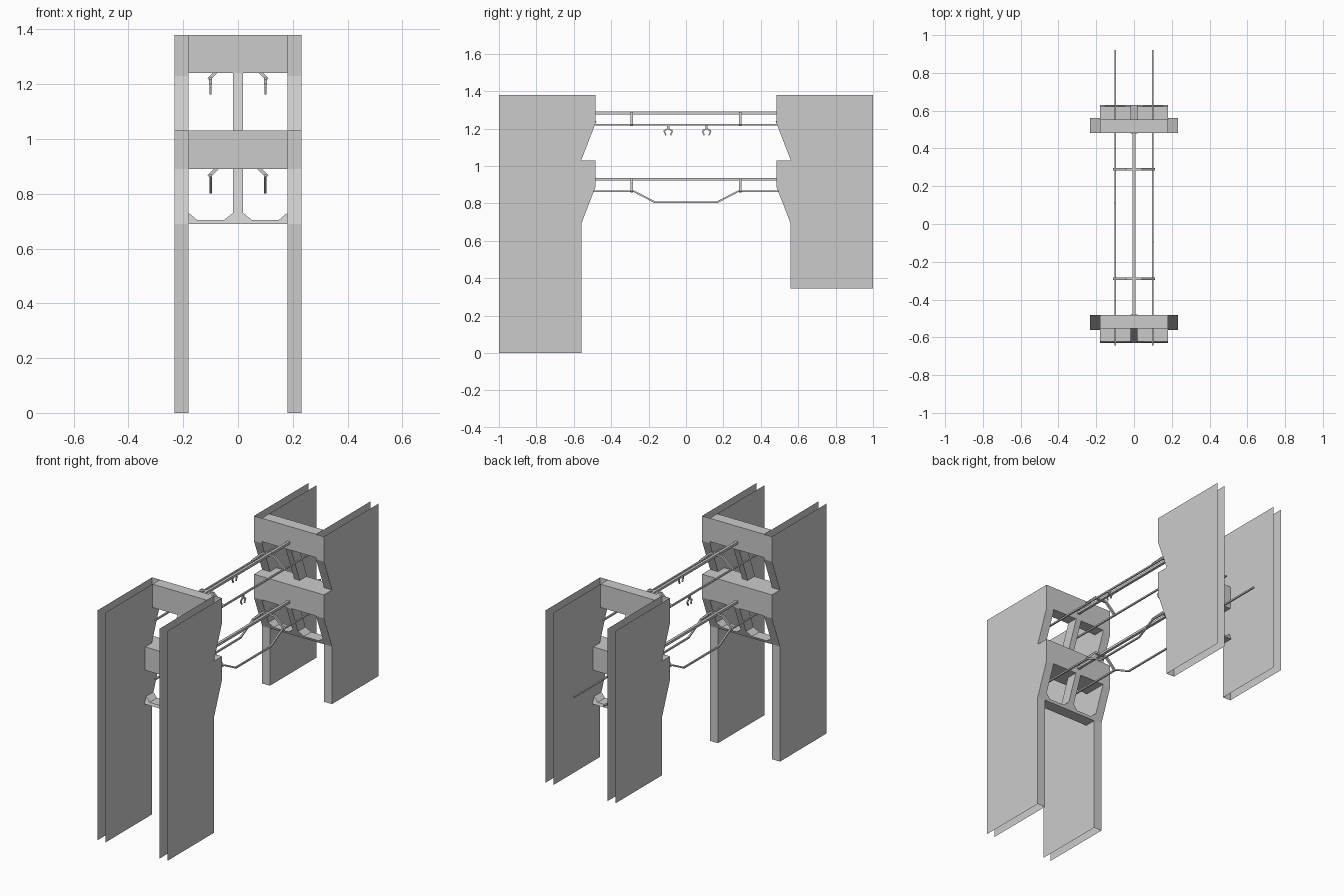
import bpy
import bmesh
from mathutils import Vector, Matrix

cube = bpy.data.objects.get("Cube")
if cube:
    bpy.data.objects.remove(cube, do_unlink=True)

grey = bpy.data.materials.new("light_grey")
grey.use_nodes = True
grey.diffuse_color = (0.6, 0.6, 0.6, 1)
grey.node_tree.nodes["Principled BSDF"].inputs["Base Color"].default_value = (0.6, 0.6, 0.6, 1)

TOP, MID_TOP, MID_LOW, SILL = 1.38, 1.03, 0.89, 0.69
LINTEL = 1.24            # underside of the top beam
FACE, BACK = 0.483, 0.56  # nearest and most recessed inner faces
INNER, OUTER = 0.18, 0.232
DEPTH = 0.07


def finish(bm, name, closed=True):
    if closed:
        bmesh.ops.recalc_face_normals(bm, faces=bm.faces[:])
    mesh = bpy.data.meshes.new(name)
    bm.to_mesh(mesh)
    bm.free()
    mesh.materials.append(grey)
    obj = bpy.data.objects.new(name, mesh)
    bpy.context.collection.objects.link(obj)
    return obj


def box(name, lo, hi):
    lo, hi = Vector(lo), Vector(hi)
    bm = bmesh.new()
    bmesh.ops.create_cube(bm, size=1, matrix=Matrix.Translation((lo + hi) / 2)
                          @ Matrix.Diagonal((*(hi - lo), 1)))
    return finish(bm, name)


def rod(name, points, width):
    """Square bar following a path, one block per segment."""
    bm = bmesh.new()
    for a, b in zip(points, points[1:]):
        a, b = Vector(a), Vector(b)
        run = b - a
        turn = run.to_track_quat('Y', 'Z').to_matrix().to_4x4()
        bmesh.ops.create_cube(bm, size=1, matrix=Matrix.Translation((a + b) / 2) @ turn
                              @ Matrix.Diagonal((width, run.length + width / 2, width, 1)))
    return finish(bm, name)


def leaning(name, outline, side, high):
    """Extrude an x-z outline in y, leaning outward below the given height."""
    bm = bmesh.new()
    rows = []
    for shift in (0, DEPTH):
        rows.append([bm.verts.new((x, side * (FACE + shift + (BACK - FACE) * (high - z) / 0.2), z))
                     for x, z in outline])
    near, far = rows
    bm.faces.new(near)
    bm.faces.new(far[::-1])
    for i in range(len(near)):
        j = (i + 1) % len(near)
        bm.faces.new((near[i], far[i], far[j], near[j]))
    return finish(bm, name)


def pillar(name, side, hand, floor):
    """Hollow wall: two sheets joined by a folded strip on the inner edge."""
    edge = [(FACE, TOP), (FACE, LINTEL - 0.01), (BACK, MID_TOP), (FACE, MID_TOP),
            (FACE, MID_LOW), (BACK, SILL), (BACK, floor)]
    outline = edge + [(1, floor), (1, TOP)]
    bm = bmesh.new()
    inner, outer = [[bm.verts.new((hand * x, side * y, z)) for y, z in outline]
                    for x in (INNER, OUTER)]
    bm.faces.new(inner)
    bm.faces.new(outer[::-1])
    for i in range(len(edge) - 1):
        bm.faces.new((inner[i], outer[i], outer[i + 1], inner[i + 1]))
    return finish(bm, name)


# Two end frames with their hollow walls
for side, place, floor in ((-1, "front", 0), (1, "back", 0.345)):
    for hand, label in ((1, "left"), (-1, "right")):
        pillar(f"{place}_{label}_wall", side, hand, floor)

    def beam(name, depth, low, high):
        y = sorted((side * FACE, side * (FACE + depth)))
        box(name, (-INNER, y[0], low), (INNER, y[1], high))

    beam(f"{place}_top_beam", DEPTH, LINTEL, TOP)
    beam(f"{place}_middle_beam", 2 * DEPTH, MID_LOW, MID_TOP)

    # Leaning window posts
    for label, low, high in (("upper", MID_TOP, LINTEL), ("lower", SILL, MID_LOW)):
        post = [(-0.018, low), (0.018, low), (0.018, high), (-0.018, high)]
        leaning(f"{place}_{label}_post", post, side, min(high, MID_TOP + 0.2))

    # Sill with chamfered corners
    half = [(INNER, SILL), (INNER, 0.73), (0.15, 0.705), (0.05, 0.705), (0.018, 0.73)]
    sill = half + [(-x, z) for x, z in reversed(half)]
    leaning(f"{place}_sill", sill, side, MID_LOW)

# Overhead girders, brackets and rails
for level, girder_z, rail_z in (("upper", 1.283, 1.22), ("lower", 0.928, 0.865)):
    box(f"{level}_girder", (-0.008, -FACE, girder_z - 0.007), (0.008, FACE, girder_z + 0.007))
    for side, place in ((-1, "front"), (1, "back")):
        y = side * 0.29
        rod(f"{level}_{place}_bracket",
            [(-0.105, y, rail_z), (-0.04, y, girder_z), (0.04, y, girder_z), (0.105, y, rail_z)],
            0.012)
    for hand, label in ((1, "left"), (-1, "right")):
        x = hand * 0.1
        if level == "upper":
            path = [(-0.64, rail_z), (0.64, rail_z)]
        else:
            path = [(-0.64, rail_z), (-0.28, rail_z), (-0.165, 0.805),
                    (0.165, 0.805), (0.28, rail_z), (0.92, rail_z)]
        rod(f"{level}_{label}_rail", [(x, y, z) for y, z in path], 0.009)

# Forked grabs hanging from the upper rails
for hand, label, y in ((1, "left", -0.095), (-1, "right", 0.11)):
    x = hand * 0.1
    rod(f"{label}_grab_stem", [(x, y, 1.22), (x, y, 1.2)], 0.012)
    for way, finger in ((-1, "front"), (1, "back")):
        rod(f"{label}_grab_{finger}_finger",
            [(x, y, 1.2), (x, y + way * 0.022, 1.187), (x, y + way * 0.013, 1.165)], 0.007)
